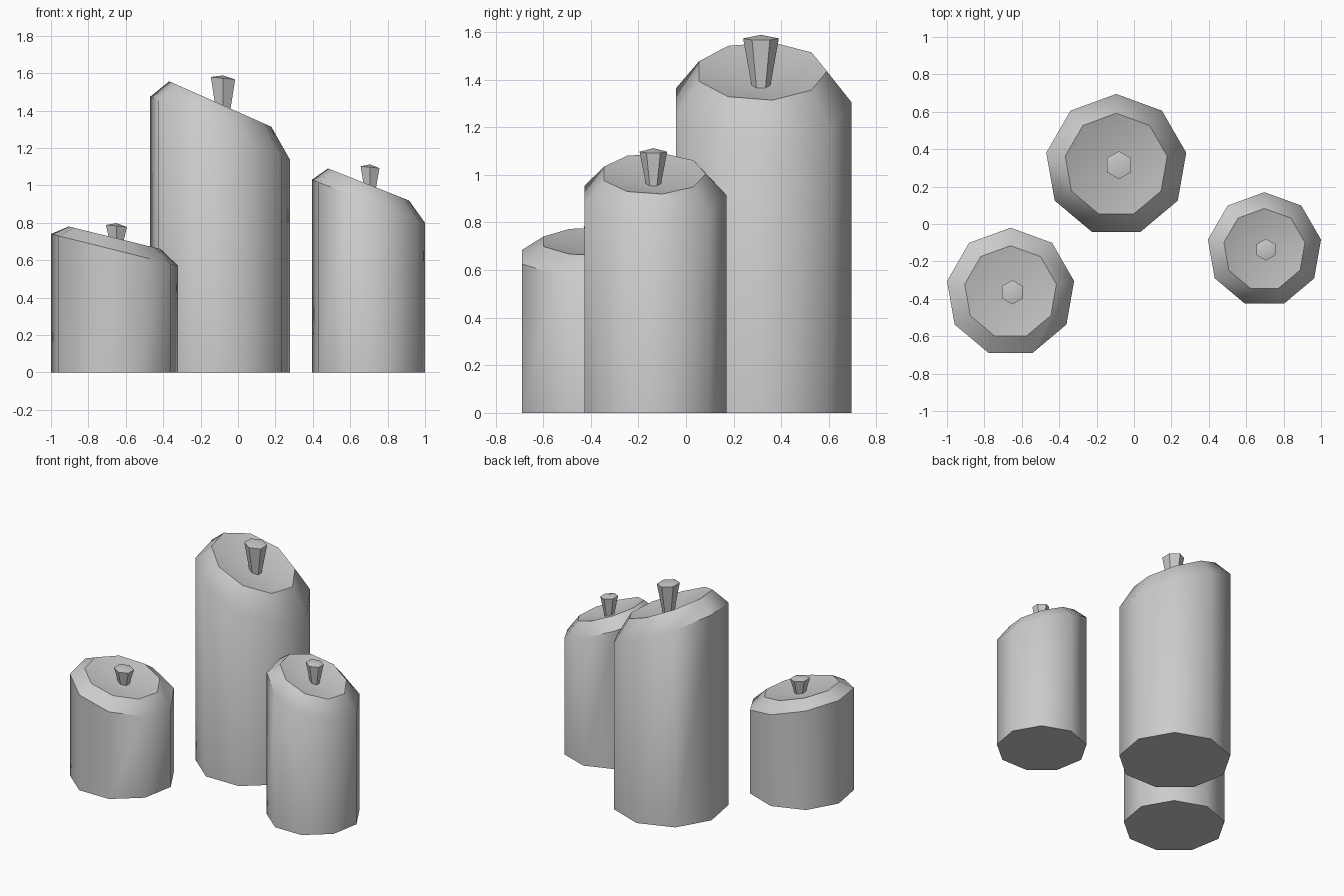
import bpy, bmesh, math

if "Cube" in bpy.data.objects:
    bpy.data.objects.remove(bpy.data.objects["Cube"])


def ring(bm, n, cx, cy, r, z, slope=0.0):
    # n-gon with a corner towards +y, tilted along x
    out = []
    for i in range(n):
        a = math.pi / 2 + 2 * math.pi * i / n
        dx = r * math.cos(a)
        out.append(bm.verts.new((cx + dx, cy + r * math.sin(a), z + slope * dx)))
    return out


def bridge(bm, lo, hi):
    n = len(lo)
    for i in range(n):
        j = (i + 1) % n
        bm.faces.new((lo[i], lo[j], hi[j], hi[i]))


def fan(bm, loop, co):
    c = bm.verts.new(co)
    for i in range(len(loop)):
        bm.faces.new((loop[i], loop[(i + 1) % len(loop)], c))


def finish(bm, name, angle, sharp=()):
    for i in range(len(sharp)):
        bm.edges.get((sharp[i], sharp[(i + 1) % len(sharp)])).smooth = False
    bmesh.ops.recalc_face_normals(bm, faces=bm.faces)
    for e in bm.edges:
        if e.calc_face_angle(0) > math.radians(angle):
            e.smooth = False
    for f in bm.faces:
        f.smooth = True
    me = bpy.data.meshes.new(name)
    bm.to_mesh(me)
    bm.free()
    bpy.context.collection.objects.link(bpy.data.objects.new(name, me))


def candle(name, x, y, r, rim, rim_slope, r_in, top, top_slope, dip):
    # nine-sided wax body, sloping chamfered shoulder, dished top
    bm = bmesh.new()
    base = ring(bm, 9, x, y, r, 0)
    shoulder = ring(bm, 9, x, y, r, rim, rim_slope)
    lip = ring(bm, 9, x, y, r_in, top, top_slope)
    bm.faces.new(base[::-1])
    bridge(bm, base, shoulder)
    bridge(bm, shoulder, lip)
    fan(bm, lip, (x, y, top - dip))
    finish(bm, name, 46, lip)


def wick(name, x, y, r_lo, r_hi, z_lo, z_hi):
    # six-sided flared wick with a shallow point and slight tilt
    bm = bmesh.new()
    lo = ring(bm, 6, x, y, r_lo, z_lo)
    hi = ring(bm, 6, x, y, r_hi, z_hi, -0.1)
    bm.faces.new(lo[::-1])
    bridge(bm, lo, hi)
    fan(bm, hi, (x, y, z_hi + 0.015))
    finish(bm, name, 30)


candle("tall_candle", -0.095, 0.315, 0.38, 1.305, -0.453, 0.277, 1.435, -0.445, 0.06)
wick("tall_wick", -0.08, 0.315, 0.036, 0.075, 1.355, 1.573)

candle("short_candle", -0.66, -0.365, 0.345, 0.655, -0.25, 0.249, 0.72, -0.245, 0.04)
wick("short_wick", -0.65, -0.365, 0.034, 0.065, 0.67, 0.783)

candle("medium_candle", 0.6975, -0.137, 0.307, 0.915, -0.38, 0.22, 1.005, -0.395, 0.045)
wick("medium_wick", 0.706, -0.137, 0.029, 0.058, 0.948, 1.097)
